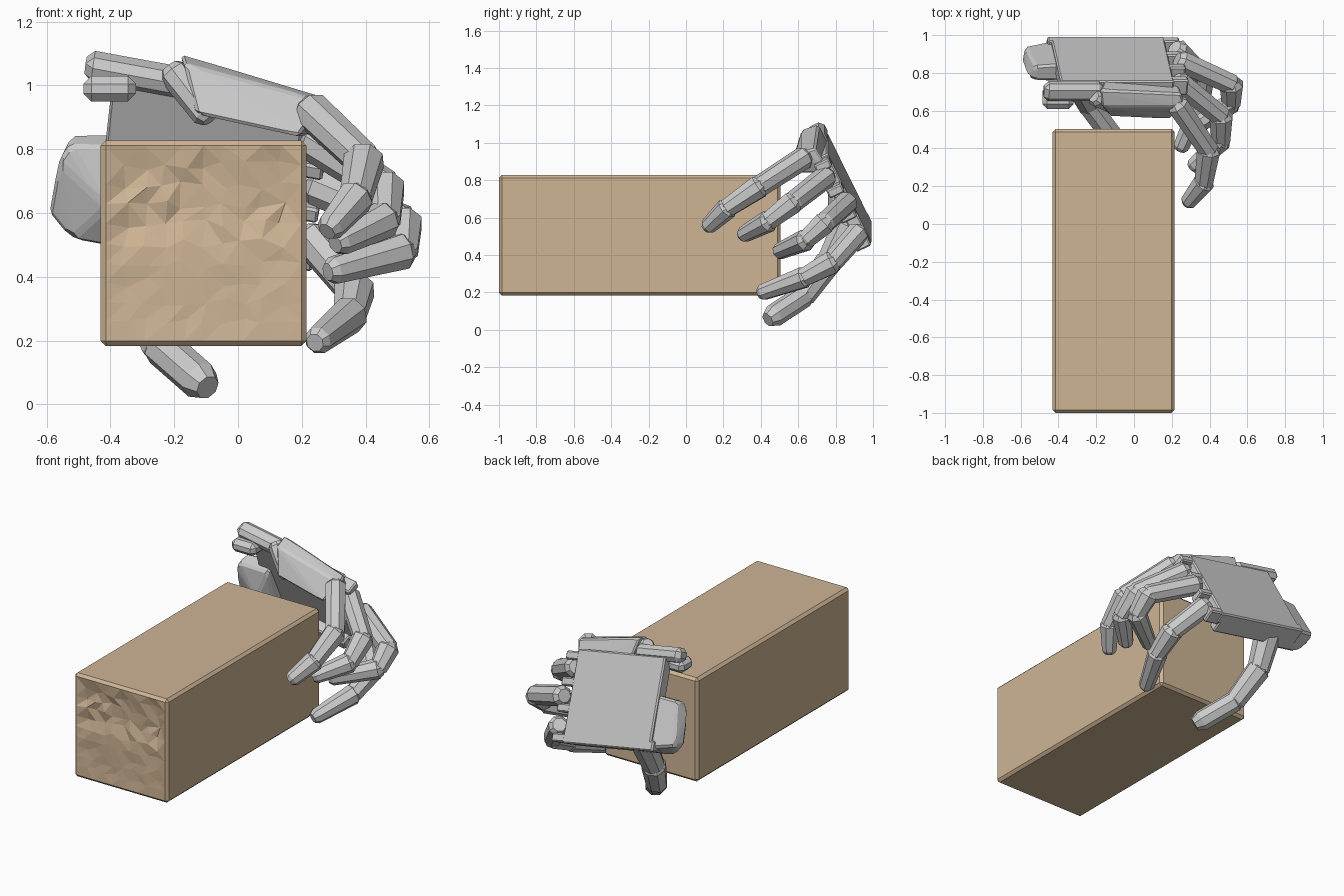
import bpy, bmesh, math, random
from mathutils import Vector

if "Cube" in bpy.data.objects:
    bpy.data.objects.remove(bpy.data.objects["Cube"])

random.seed(4)


def finish(name, bm, mat=None):
    bmesh.ops.recalc_face_normals(bm, faces=bm.faces)
    me = bpy.data.meshes.new(name)
    bm.to_mesh(me)
    bm.free()
    ob = bpy.data.objects.new(name, me)
    bpy.context.collection.objects.link(ob)
    if mat:
        me.materials.append(mat)
    return ob


def hull(name, pts, bevel=0.0):
    bm = bmesh.new()
    for p in pts:
        bm.verts.new(p)
    res = bmesh.ops.convex_hull(bm, input=bm.verts)
    junk = {g for g in res["geom_interior"] + res["geom_unused"] if isinstance(g, bmesh.types.BMVert)}
    bmesh.ops.delete(bm, geom=list(junk), context='VERTS')
    bmesh.ops.dissolve_limit(bm, angle_limit=math.radians(3), verts=bm.verts, edges=bm.edges)
    if bevel:
        bmesh.ops.bevel(bm, geom=bm.edges[:], offset=bevel, segments=1, affect='EDGES', clamp_overlap=True)
    return finish(name, bm)


def ring(c, d, r, n=8):
    side = d.cross(Vector((0, 0, 1))).normalized()
    up = side.cross(d)
    return [c + r * (math.cos(t) * side + math.sin(t) * up)
            for t in [(k + 0.5) * math.tau / n for k in range(n)]]


def limb(name, a, b, ra, rb, round_end=0.5):
    a, b = Vector(a), Vector(b)
    d = (b - a).normalized()
    pts = ring(a - d * ra * 0.45, d, ra * 0.65) + ring(a, d, ra)
    pts += ring(b, d, rb) + ring(b + d * rb * round_end, d, rb * 0.65)
    return hull(name, pts)


# Wooden block with a chipped, rough front end
wood = bpy.data.materials.new("wood")
wood.diffuse_color = (0.62, 0.46, 0.30, 1)
wood.use_nodes = True
wood.node_tree.nodes["Principled BSDF"].inputs["Base Color"].default_value = wood.diffuse_color
bm = bmesh.new()
bmesh.ops.create_cube(bm, size=1)
for v in bm.verts:
    v.co = Vector((-0.108 + v.co.x * 0.645, -0.248 + v.co.y * 1.504, 0.505 + v.co.z * 0.645))
bmesh.ops.bevel(bm, geom=bm.edges[:], offset=0.016, segments=1, affect='EDGES')
front = min(bm.faces, key=lambda f: f.calc_center_median().y)
bmesh.ops.subdivide_edges(bm, edges=list(front.edges), cuts=9, use_grid_fill=True)
for v in bm.verts:
    if v.co.y < -0.999 and abs(v.co.x + 0.108) < 0.29 and abs(v.co.z - 0.505) < 0.29:
        rough = 0.025 if v.co.z > 0.55 else 0.008
        v.co += Vector((random.uniform(-.012, .012), random.uniform(0, rough), random.uniform(-.015, .015)))
bmesh.ops.triangulate(bm, faces=[f for f in bm.faces if f.calc_center_median().y < -0.97 and f.calc_area() < 0.01])
finish("wooden_block", bm, wood)

# Palm frame: u runs wrist to fingers, v runs down the back of the hand, n points out
O = Vector((-0.45, 0.73, 1.12))
U = Vector((0.98, 0, -0.18)).normalized()
V = Vector((-0.10, 0.44, -0.89)).normalized()
N = U.cross(V).normalized()


def P(u, v, n):
    return O + U * u + V * v + N * n


def slab(name, u0, u1, v0, v1, n0, n1, bevel=0.008):
    return hull(name, [P(u, v, n) for u in (u0, u1) for v in (v0, v1) for n in (n0, n1)], bevel)


slab("palm_plate", 0.07, 0.68, 0.06, 0.60, -0.075, 0)

# Upper side wall of the palm and the forked brace at its wrist end
hull("palm_upper_wall", [(-0.18, 0.71, 1.10), (-0.17, 0.62, 1.07), (-0.13, 0.57, 0.91),
                         (-0.15, 0.78, 0.95), (0.25, 0.69, 0.97), (0.27, 0.62, 0.95),
                         (0.19, 0.555, 0.84), (0.22, 0.77, 0.84)], 0.01)
limb("palm_brace", (-0.20, 0.67, 1.04), (-0.10, 0.62, 0.91), 0.05, 0.045)

# Wrist tabs
slab("wrist_tab_top", -0.02, 0.30, 0.0, 0.085, -0.10, 0, 0.025)
hull("wrist_tab_inner", [(x, y, z) for x in (-0.485, -0.32) for y in (0.61, 0.73)
                         for z in (0.95, 1.03)], 0.025)
hull("wrist_heel", [P(u, v, n) for u, v, n in (
    (-0.04, 0.30, -0.03), (-0.04, 0.30, -0.11), (-0.07, 0.36, -0.12), (-0.08, 0.54, -0.12),
    (-0.07, 0.56, -0.04), (0.0, 0.60, -0.16), (0.20, 0.60, -0.16), (0.20, 0.60, 0),
    (0.16, 0.27, -0.10), (0.16, 0.27, 0), (0.10, 0.45, -0.19))], 0.012)
slab("palm_lower_wall", 0.05, 0.66, 0.54, 0.60, -0.14, 0)

# Knuckle forks between the fingers
for k, v in enumerate((0.10, 0.25, 0.40, 0.57)):
    slab(f"knuckle_fork_{k + 1}", 0.62, 0.76, v - 0.025, v + 0.025, -0.09, -0.002, 0.008)

# Four curled fingers: knuckle, two joints, tip
fingers = {
    "index": [(0.23, 0.63, 0.92), (0.395, 0.39, 0.765), (0.37, 0.22, 0.65), (0.29, 0.12, 0.555)],
    "middle": [(0.24, 0.75, 0.82), (0.46, 0.57, 0.68), (0.46, 0.44, 0.58), (0.32, 0.31, 0.51)],
    "ring": [(0.25, 0.86, 0.68), (0.515, 0.74, 0.57), (0.515, 0.64, 0.48), (0.30, 0.50, 0.42)],
    "little": [(0.23, 0.92, 0.52), (0.365, 0.78, 0.36), (0.35, 0.63, 0.28), (0.25, 0.41, 0.20)],
}
radii = (0.062, 0.066, 0.060, 0.045)
for name, pts in fingers.items():
    for k, part in enumerate(("base", "middle", "tip")):
        a, b = Vector(pts[k]), Vector(pts[k + 1])
        limb(f"{name}_finger_{part}", a, b, radii[k], radii[k + 1] * (1 if k == 2 else 0.88))

# Thumb hooked under the block
thumb = [(-0.30, 0.86, 0.56), (-0.31, 0.76, 0.36), (-0.24, 0.63, 0.18), (-0.12, 0.47, 0.075)]
for k, part in enumerate(("base", "middle", "tip")):
    limb(f"thumb_{part}", thumb[k], thumb[k + 1], (0.08, 0.072, 0.062)[k], (0.066, 0.062, 0.062)[k],
         0.75 if k == 2 else 0.5)
